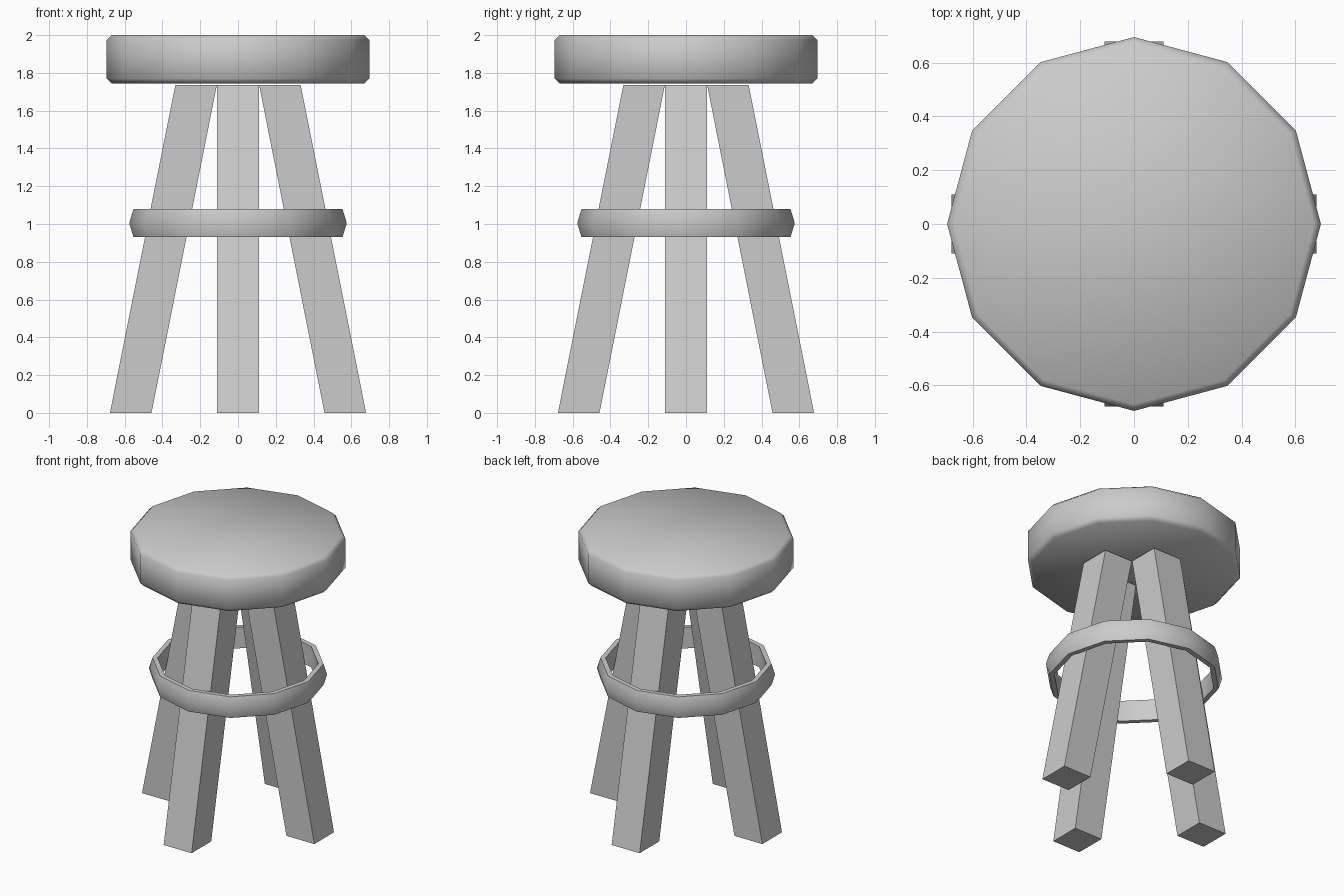
import bpy, bmesh, math

if "Cube" in bpy.data.objects:
    bpy.data.objects.remove(bpy.data.objects["Cube"])

SIDES = 12


def make_object(name, bm, smooth=False):
    bmesh.ops.recalc_face_normals(bm, faces=bm.faces)
    mesh = bpy.data.meshes.new(name)
    bm.to_mesh(mesh)
    bm.free()
    obj = bpy.data.objects.new(name, mesh)
    bpy.context.collection.objects.link(obj)
    if smooth:
        bpy.ops.object.select_all(action='DESELECT')
        obj.select_set(True)
        bpy.context.view_layer.objects.active = obj
        bpy.ops.object.shade_smooth_by_angle(angle=math.radians(60))
    return obj


def lathe(name, profile, closed):
    """Turn a (radius, z) profile; a closed one is a ring, an open one is capped."""
    bm = bmesh.new()
    loops = []
    for r, z in profile:
        loops.append([bm.verts.new((r * math.cos(2 * math.pi * i / SIDES),
                                    r * math.sin(2 * math.pi * i / SIDES), z))
                      for i in range(SIDES)])
    pairs = list(zip(loops, loops[1:]))
    if closed:
        pairs.append((loops[-1], loops[0]))
    else:
        bm.faces.new(loops[0])
        bm.faces.new(loops[-1])
    for a, b in pairs:
        for i in range(SIDES):
            j = (i + 1) % SIDES
            bm.faces.new((a[i], a[j], b[j], b[i]))
    return make_object(name, bm, smooth=True)


def leg(name, angle):
    """Square post sheared so that it splays outward towards the floor."""
    half, foot, head, top = 0.11, 0.568, 0.222, 1.735
    bm = bmesh.new()
    bmesh.ops.create_cube(bm, size=1)
    for v in bm.verts:
        low = v.co.z < 0
        v.co = (v.co.x * 2 * half + (foot if low else head),
                v.co.y * 2 * half, 0 if low else top)
    obj = make_object(name, bm)
    obj.rotation_euler.z = angle


# Seat: chamfered twelve-sided disc
lathe("seat", [(0.67, 1.745), (0.695, 1.77), (0.695, 1.975), (0.67, 2.0)], closed=False)

# Foot ring: thin band with a slightly bulged outer face
lathe("foot_ring", [(0.52, 0.93), (0.553, 0.93), (0.576, 1.005),
                    (0.553, 1.08), (0.52, 1.08)], closed=True)

# Four splayed legs
for i, side in enumerate(("right", "back", "left", "front")):
    leg(side + "_leg", i * math.pi / 2)
